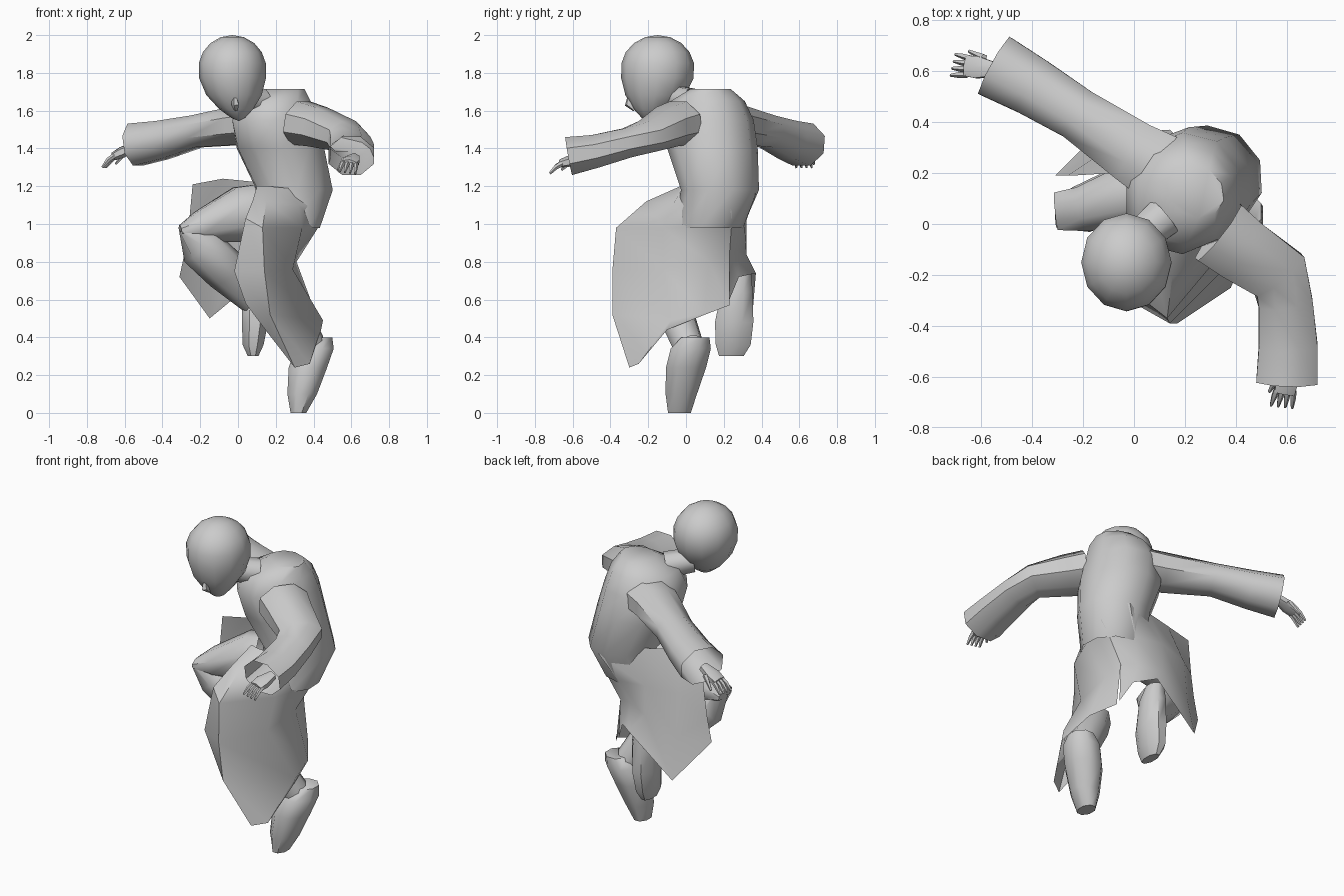
import bpy, bmesh, math
from mathutils import Vector as V

def finish(name, bm, angle=50):
    bmesh.ops.remove_doubles(bm, verts=bm.verts, dist=0.0005)
    bmesh.ops.recalc_face_normals(bm, faces=bm.faces)
    me = bpy.data.meshes.new(name)
    bm.to_mesh(me)
    bm.free()
    ob = bpy.data.objects.new(name, me)
    bpy.context.collection.objects.link(ob)
    bpy.ops.object.select_all(action='DESELECT')
    ob.select_set(True)
    bpy.context.view_layer.objects.active = ob
    bpy.ops.object.shade_smooth_by_angle(angle=math.radians(angle))
    return ob

def tube(name, rings, hint=None, axis=None, n=8, start=True, end=True):
    """Loft elliptical rings (x, y, z, side radius, up radius) along a path."""
    bm = bmesh.new()
    pts = [V(r[:3]) for r in rings]
    loops = []
    for i, r in enumerate(rings):
        t = V(axis) if axis else (pts[min(i + 1, len(pts) - 1)] - pts[max(i - 1, 0)]).normalized()
        u = V(hint) if hint else t.cross(V((0, 0, 1)))
        u = (u - t * u.dot(t)).normalized()
        v = u.cross(t)
        loops.append([bm.verts.new(pts[i] + u * r[3] * math.cos(a) + v * r[4] * math.sin(a))
                      for a in (2 * math.pi * (k + .5) / n for k in range(n))])
    for a, b in zip(loops, loops[1:]):
        for k in range(n):
            bm.faces.new((a[k], a[(k + 1) % n], b[(k + 1) % n], b[k]))
    if start:
        bm.faces.new(loops[0])
    if end:
        bm.faces.new(loops[-1])
    return finish(name, bm)

def sheet(name, rows):
    """Cloth panel from a small grid of points."""
    bm = bmesh.new()
    g = [[bm.verts.new(p) for p in row] for row in rows]
    for a, b in zip(g, g[1:]):
        for k in range(len(a) - 1):
            bm.faces.new((a[k], a[k + 1], b[k + 1], b[k]))
    return finish(name, bm, 45)

def hand(name, wrist, direction, side):
    d, s, w = V(direction).normalized(), V(side).normalized(), V(wrist)
    def ring(p, a, b):
        return (*p, a, b)
    tube(name + "_palm", [ring(w - d * .03, .03, .025), ring(w + d * .05, .05, .03),
                          ring(w + d * .1, .045, .022)], hint=s, n=6, start=False)
    for k in range(4):
        o = w + d * .085 + s * (k - 1.5) * .022
        tip = o + d * .07 + V((0, 0, -.035)) + s * (k - 1.5) * .006
        tube(f"{name}_finger_{k}", [ring(o, .013, .014), ring((o + tip) / 2 + V((0, 0, .008)), .012, .013),
                                    ring(tip, .006, .007)], hint=s, n=5, start=False)
    o = w + d * .03 + s * .04
    tube(name + "_thumb", [ring(o, .016, .016), ring(o + d * .07 + s * .02 - V((0, 0, .04)), .007, .007)],
         n=5, start=False)

# head: sphere tapered to a chin that tips forward
bm = bmesh.new()
bmesh.ops.create_uvsphere(bm, u_segments=12, v_segments=9, radius=1)
for v in bm.verts:
    t = max(0, -v.co.z)
    k = 1 - .48 * t ** 3
    x, y, z = v.co
    v.co = (-.03 + x * .18 * k + .035 * t * t, -.15 + y * .195 * k - .05 * t * t,
            1.82 + z * (.18 if z > 0 else .275))
finish("head", bm)
tube("nose", [(-.02, -.295, 1.69, .008, .012), (-.014, -.298, 1.635, .022, .028), (-.01, -.27, 1.605, .012, .012)],
     hint=(1, 0, 0), n=5)
tube("neck", [(.0, -.07, 1.67, .07, .07), (.12, .03, 1.645, .085, .075)], start=False, end=False)

# robe body, twisted so the back faces +x +y
tube("robe_body", [(.24, .13, 1.715, .12, .1), (.2, .115, 1.65, .19, .2), (.19, .12, 1.55, .225, .245),
                   (.225, .14, 1.4, .24, .24), (.3, .18, 1.18, .21, .205), (.26, .12, .98, .18, .18)],
     hint=(.83, -.55, 0), axis=(0, 0, 1), n=10, end=False)

# sleeves and hands
tube("right_sleeve", [(.1, .22, 1.53, .15, .115), (.0, .28, 1.52, .135, .11), (-.22, .43, 1.49, .112, .092),
                      (-.4, .54, 1.445, .125, .11), (-.545, .62, 1.42, .138, .122)], start=False, end=False)
hand("right_hand", (-.57, .61, 1.4), (-.95, .1, -.45), (.2, .9, 0))
tube("left_sleeve", [(.33, -.03, 1.535, .15, .125), (.42, -.1, 1.515, .14, .115), (.57, -.2, 1.465, .13, .09),
                     (.595, -.31, 1.43, .115, .085), (.605, -.48, 1.385, .125, .095), (.6, -.62, 1.36, .13, .11)],
     start=False, end=False)
hand("left_hand", (.61, -.57, 1.345), (-.2, -.95, -.25), (-.9, .1, .1))

# raised leg
tube("right_thigh", [(.1, .13, 1.06, .13, .16), (.02, .12, 1.05, .14, .16), (-.2, .06, .985, .095, .09),
                     (-.305, .05, .965, .08, .03)], start=False)
tube("right_shin", [(-.285, .05, .98, .075, .03), (-.2, .06, .88, .09, .12), (-.06, .12, .75, .1, .12),
                    (.085, .25, .56, .06, .05)], hint=(.2, .9, .2), start=False)
tube("right_shoe", [(.09, .29, .74, .05, .06), (.09, .27, .64, .075, .09), (.09, .255, .48, .075, .11),
                    (.08, .25, .36, .06, .1), (.08, .24, .3, .03, .07)], hint=(1, 0, 0), axis=(0, 0, 1))

# lower standing leg
tube("left_shin", [(.17, -.14, .68, .09, .1), (.27, -.06, .54, .1, .1), (.38, .01, .36, .085, .085)],
     hint=(.9, -.2, .3), start=False, end=False)
tube("left_shoe", [(.43, .05, .4, .075, .08), (.405, .025, .34, .11, .115), (.37, .0, .24, .11, .115),
                   (.34, -.025, .1, .085, .09), (.32, -.035, .0, .045, .065)], hint=(1, 0, 0), axis=(0, 0, 1))

# front of the skirt draped over the standing leg, ending in a low front corner
sheet("skirt_front", [
    [(.1, -.01, 1.2), (.16, -.03, 1.2), (.26, -.02, 1.19), (.44, .05, 1.17), (.48, .2, 1.15)],
    [(.08, -.17, 1.13), (.15, -.21, 1.12), (.32, -.07, 1.1), (.45, .08, 1.09), (.44, .24, 1.07)],
    [(.04, -.3, 1.03), (.13, -.37, .98), (.34, -.12, .98), (.43, .1, .99), (.38, .24, .98)],
    [(-.02, -.3, .75), (.14, -.39, .75), (.29, -.12, .76), (.31, .12, .8), (.29, .23, .84)],
    [(.04, -.27, .58), (.17, -.39, .52), (.45, -.08, .49), (.41, .1, .53), (.32, .23, .57)],
    [(.16, -.3, .42), (.3, -.3, .24), (.38, -.25, .26), (.44, -.1, .44), (.41, .1, .52)]])

# back of the skirt sweeping round to the flap behind the raised leg
sheet("skirt_back", [
    [(.48, .2, 1.15), (.34, .37, 1.16), (.12, .27, 1.22), (-.08, .2, 1.24), (-.24, .19, 1.21)],
    [(.38, .24, .98), (.25, .31, 1.0), (.06, .32, 1.02), (-.14, .27, 1.0), (-.26, .19, 1.0)],
    [(.29, .23, .84), (.2, .27, .86), (.06, .32, .84), (-.14, .3, .74), (-.28, .19, .86)],
    [(.3, .23, .6), (.24, .28, .72), (.14, .37, .74), (-.15, .35, .5), (-.31, .19, .72)]])
